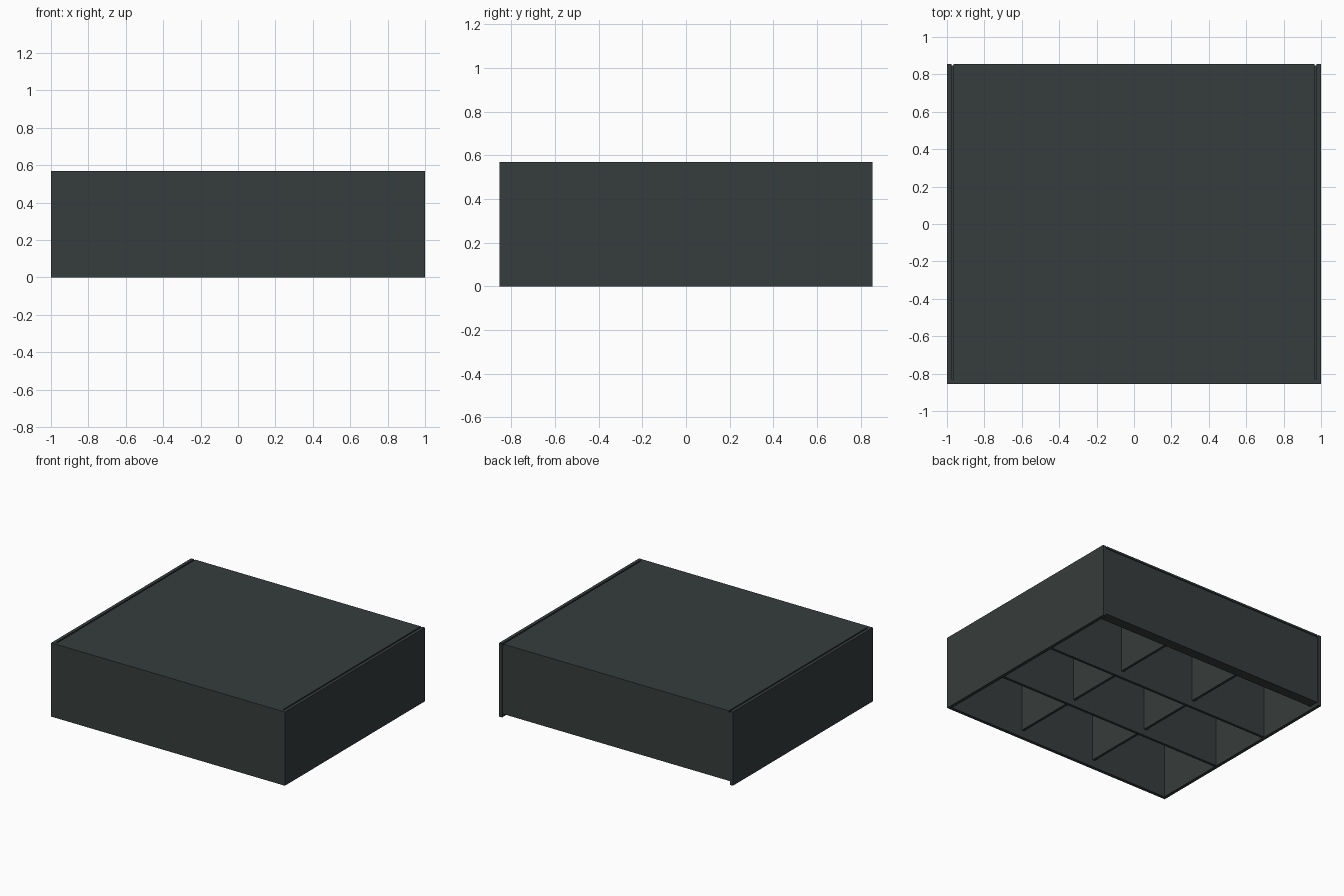
import bpy

cube = bpy.data.objects.get("Cube")
if cube:
    bpy.data.objects.remove(cube, do_unlink=True)

paint = bpy.data.materials.new("dark_slate")
paint.use_nodes = True
colour = (0.037, 0.046, 0.045, 1)
paint.diffuse_color = colour
paint.node_tree.nodes["Principled BSDF"].inputs["Base Color"].default_value = colour

WIDTH, DEPTH, HEIGHT, PANEL = 2.0, 1.71, 0.57, 0.025
X, Y = WIDTH / 2, DEPTH / 2
INNER_X, FRONT_IN, BACK_IN = X - PANEL, PANEL - Y, 0.77


def board(name, x, y, z):
    """Box spanning the given (low, high) ranges."""
    bpy.ops.mesh.primitive_cube_add(size=1)
    ob = bpy.context.object
    ob.name = name
    ob.location = [(a + b) / 2 for a, b in (x, y, z)]
    ob.scale = [b - a for a, b in (x, y, z)]
    bpy.ops.object.transform_apply(location=True, rotation=False, scale=True)
    ob.data.materials.append(paint)
    return ob


# Outer case: full-width front, side panels and a slightly raised, inset back
board("front_panel", (-X, X), (-Y, FRONT_IN), (0, HEIGHT))
board("left_panel", (INNER_X, X), (FRONT_IN, Y), (0, HEIGHT))
board("right_panel", (-X, -INNER_X), (FRONT_IN, Y), (0, HEIGHT))
board("back_panel", (-INNER_X, INNER_X), (BACK_IN, Y - 0.007), (0.025, HEIGHT - PANEL))

# Lid with a narrow groove along each side panel
board("lid_base", (-INNER_X, INNER_X), (FRONT_IN, Y - 0.007), (HEIGHT - 0.04, HEIGHT - 0.015))
board("lid_top", (0.01 - INNER_X, INNER_X - 0.01), (FRONT_IN, Y), (HEIGHT - 0.015, HEIGHT))

# Long dividers across the width, shorter ones from front to back
for i, y in enumerate((-0.275, 0.25)):
    board(f"long_divider_{i + 1}", (-INNER_X, INNER_X), (y - 0.01, y + 0.01), (0.005, HEIGHT - 0.04))
for i, x in enumerate((-INNER_X / 3, INNER_X / 3)):
    board(f"cross_divider_{i + 1}", (x - 0.01, x + 0.01), (FRONT_IN, BACK_IN), (0.055, HEIGHT - 0.04))
